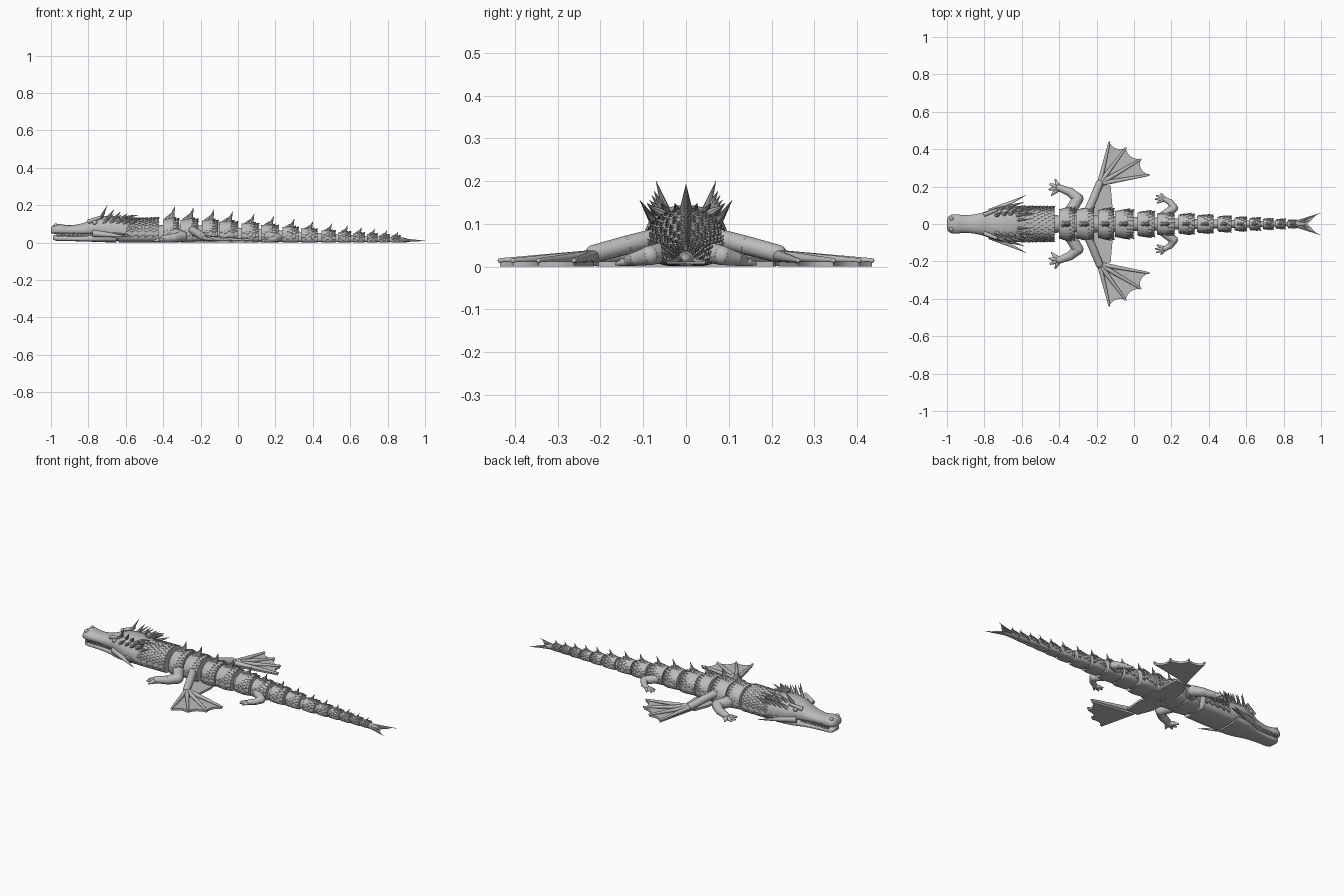
import bpy, bmesh, math
from mathutils import Vector

if "Cube" in bpy.data.objects:
    bpy.data.objects.remove(bpy.data.objects["Cube"], do_unlink=True)

grey = bpy.data.materials.new("stone_grey")
grey.use_nodes = True
grey.diffuse_color = (0.5, 0.5, 0.5, 1)
grey.node_tree.nodes["Principled BSDF"].inputs["Base Color"].default_value = (0.5, 0.5, 0.5, 1)


def finish(name, bm, angle=40):
    bmesh.ops.recalc_face_normals(bm, faces=bm.faces)
    me = bpy.data.meshes.new(name)
    bm.to_mesh(me)
    bm.free()
    ob = bpy.data.objects.new(name, me)
    bpy.context.collection.objects.link(ob)
    me.materials.append(grey)
    if angle:
        bpy.ops.object.select_all(action='DESELECT')
        ob.select_set(True)
        bpy.context.view_layer.objects.active = ob
        bpy.ops.object.shade_smooth_by_angle(angle=math.radians(angle))
    return ob


def section(w, z0, z1, t):
    """Rounded top with a squarer, flat-footed underside."""
    c, s = math.cos(t), math.sin(t)
    mid, e = z0 + (z1 - z0) * 0.42, 1.0 if s > 0 else 0.5
    y = w * math.copysign(abs(c) ** (0.9 if s > 0 else 0.6), c)
    z = mid + (z1 - mid) * s if s > 0 else mid - (mid - z0) * abs(s) ** e
    return y, z


def loft(bm, rings, n=28):
    loops = []
    for x, w, z0, z1 in rings:
        loops.append([bm.verts.new((x, *section(w, z0, z1, math.tau * i / n))) for i in range(n)])
    for a, b in zip(loops, loops[1:]):
        for i in range(n):
            j = (i + 1) % n
            bm.faces.new((a[i], a[j], b[j], b[i]))
    bm.faces.new(loops[0])
    bm.faces.new(loops[-1][::-1])


def smooth_rings(keys, steps=5):
    """Catmull-Rom interpolation of loft keys."""
    ks = [Vector(k) for k in keys]
    out = []
    for i in range(len(ks) - 1):
        p0, p1, p2, p3 = ks[max(i - 1, 0)], ks[i], ks[i + 1], ks[min(i + 2, len(ks) - 1)]
        for s in range(steps):
            t = s / steps
            out.append(p1 + (p2 - p0) * (t / 2) + (p0 * 2 - p1 * 5 + p2 * 4 - p3) * (t * t / 2)
                       + (p1 * 3 - p0 - p2 * 3 + p3) * (t ** 3 / 2))
    return out + [ks[-1]]


def spike(bm, p, q, r, n=8, tip=0.0005):
    p, q = Vector(p), Vector(q)
    d = q - p
    m = d.to_track_quat('Z', 'Y').to_matrix().to_4x4()
    m.translation = (p + q) / 2
    bmesh.ops.create_cone(bm, cap_ends=True, segments=n, radius1=r, radius2=tip, depth=d.length, matrix=m)


def ball(bm, p, r):
    g = bmesh.ops.create_uvsphere(bm, u_segments=14, v_segments=8, radius=r)
    bmesh.ops.translate(bm, verts=g["verts"], vec=p)


def limb(bm, pts):
    """Chain of tapered tubes with ball joints; points are (x, y, z, radius)."""
    for a, b in zip(pts, pts[1:]):
        spike(bm, a[:3], b[:3], a[3], 14, b[3])
        ball(bm, a[:3], a[3])
    ball(bm, pts[-1][:3], pts[-1][3])


def plate(bm, outline, z0, z1):
    lo = [bm.verts.new((x, y, z0)) for x, y in outline]
    hi = [bm.verts.new((x, y, z1)) for x, y in outline]
    bm.faces.new(lo[::-1])
    bm.faces.new(hi)
    for i in range(len(lo)):
        j = (i + 1) % len(lo)
        bm.faces.new((lo[i], lo[j], hi[j], hi[i]))


# Body taper: (x, half width, top height)
TAPER = [(-0.62, 0.095, 0.13), (-0.4, 0.094, 0.135), (-0.2, 0.09, 0.13), (0, 0.077, 0.114),
         (0.2, 0.062, 0.096), (0.5, 0.043, 0.066), (0.75, 0.028, 0.046), (0.9, 0.018, 0.034)]


def taper(x):
    for a, b in zip(TAPER, TAPER[1:]):
        if x <= b[0]:
            t = (x - a[0]) / (b[0] - a[0])
            return a[1] + (b[1] - a[1]) * t, a[2] + (b[2] - a[2]) * t
    return TAPER[-1][1:]


def scale_rows(bm, x0, x1, rows, flare):
    """Overlapping pointed scales, tips raised towards the tail."""
    step = (x1 - x0) / rows
    for r in range(rows):
        x = x0 + step * r
        f = flare((x - x0) / (x1 - x0))
        w, top = taper(x)
        count = max(9, int(w * 190))
        for k in range(count):
            t = math.pi * (-0.06 + 1.12 * (k + 0.5 * (r % 2)) / (count - 0.5))
            dt = math.pi * 0.55 / count

            def at(dx, ang, lift):
                y, z = section(w * f + lift, 0, top * f + lift, ang)
                return bm.verts.new((x + dx, y, max(z, 0.004)))
            a, b = at(0, t - dt, -0.001), at(0, t + dt, -0.001)
            m, q = at(step * 0.5, t, 0.004), at(step * 1.25, t, 0.005)
            c = at(step * 0.7, t, -0.004)
            for face in ((a, b, m), (a, m, q), (m, b, q), (a, q, c), (b, c, q), (a, c, b)):
                bm.faces.new(face)


# Head: cranium with upper jaw, lower jaw and neck
bm = bmesh.new()
loft(bm, smooth_rings([(-1, 0.022, 0.052, 0.078), (-0.99, 0.042, 0.048, 0.092), (-0.96, 0.052, 0.046, 0.1),
                       (-0.9, 0.047, 0.046, 0.093), (-0.83, 0.056, 0.044, 0.104), (-0.77, 0.074, 0.04, 0.13),
                       (-0.71, 0.094, 0.025, 0.143), (-0.65, 0.097, 0.01, 0.141), (-0.58, 0.092, 0.002, 0.131)]))
finish("head", bm, 60)
bm = bmesh.new()
loft(bm, smooth_rings([(-0.99, 0.02, 0.018, 0.035), (-0.97, 0.042, 0.01, 0.041), (-0.9, 0.044, 0.008, 0.041),
                       (-0.82, 0.053, 0.006, 0.042), (-0.74, 0.078, 0.003, 0.06), (-0.65, 0.088, 0, 0.08)]))
loft(bm, [(-0.96, 0.034, 0.03, 0.06), (-0.75, 0.05, 0.03, 0.06)])
finish("lower_jaw", bm, 50)
bm = bmesh.new()
loft(bm, [(-0.64, 0.09, 0, 0.13), (-0.55, 0.092, 0, 0.13), (-0.425, 0.09, 0, 0.134)])
finish("neck", bm)

# Face details
bm = bmesh.new()
for s in (-1, 1):
    ball(bm, (-0.765, s * 0.064, 0.108), 0.014)
    ball(bm, (-0.975, s * 0.028, 0.092), 0.011)
    spike(bm, (-0.8, s * 0.05, 0.112), (-0.73, s * 0.077, 0.137), 0.012, 10, 0.008)
finish("eyes_brows_and_nostrils", bm)
bm = bmesh.new()
for s in (-1, 1):
    for i in range(9):
        x = -0.968 + i * 0.021
        y = s * (0.043 + 0.006 * max(0, i - 5) / 3)
        spike(bm, (x, y, 0.055), (x + 0.002, y, 0.034), 0.006, 6)
        spike(bm, (x + 0.01, y - s * 0.002, 0.034), (x + 0.01, y, 0.053), 0.005, 6)
finish("teeth", bm)

# Crown horns, swept side horns and cheek frills
bm = bmesh.new()
for s in (-1, 1):
    for i in range(5):
        x = -0.735 + i * 0.036
        spike(bm, (x, s * (0.045 + 0.003 * i), 0.125), (x + 0.036, s * (0.07 + 0.005 * i), 0.2 - 0.011 * i - (0.012 if i else 0)), 0.012)
        spike(bm, (x + 0.015, s * 0.075, 0.105), (x + 0.075, s * (0.108 - 0.003 * i), 0.155 - 0.006 * i), 0.011)
    for y, tx in ((0.02, -0.555), (0.045, -0.53), (0.07, -0.55)):
        spike(bm, (-0.63, s * y, 0.128), (tx, s * y * 1.3, 0.148), 0.01)
    spike(bm, (-0.77, s * 0.062, 0.05), (-0.575, s * 0.155, 0.03), 0.021, 10)
    spike(bm, (-0.71, s * 0.08, 0.045), (-0.585, s * 0.118, 0.045), 0.016)
finish("horns", bm)

# Jointed body segments, hidden link core, back spikes and scales
SPINES = [-0.34, -0.24, -0.13, -0.03, 0.085, 0.19, 0.3, 0.4, 0.5, 0.585, 0.66, 0.73, 0.795, 0.855]


def flare(u):
    return 0.82 + 0.18 * min(u / 0.65, 1) - 0.12 * max(0, u - 0.65) / 0.35


segs, spines, scales, core = (bmesh.new() for _ in range(4))
loft(core, [(x, taper(x)[0] * 0.5, 0.004, taper(x)[1] * 0.7) for x in (-0.45, -0.2, 0, 0.2, 0.5, 0.75, 0.87)])
scale_rows(scales, -0.6, -0.425, 9, lambda u: 0.985)
for i, x in enumerate(SPINES):
    pitch = SPINES[i + 1] - x if i < len(SPINES) - 1 else 0.055
    x0, x1 = x - pitch * 0.62, x + pitch * 0.24
    rings = []
    for u in (0, 0.3, 0.65, 1):
        xx = x0 + (x1 - x0) * u
        w, top = taper(xx)
        rings.append((xx, w * flare(u), 0, top * (0.5 + flare(u) * 0.5)))
    loft(segs, rings)
    scale_rows(scales, x0, x1, 5 if i < 8 else 4, flare)
    w, top = taper(x)
    size = 0.062 * (1 - 0.62 * i / 13)
    for j in range(2):
        bx = x - pitch * (0.18 + 0.2 * j)
        h = size * (1 - 0.6 * j)
        spike(spines, (bx, 0, top * 0.9), (bx + pitch * 0.2, 0, top + h * 0.95), 0.3 * size)
finish("body_segments", segs)
finish("link_core", core)
finish("back_spikes", spines)
finish("scales", scales, 0)

# Forked tail tip
bm = bmesh.new()
loft(bm, [(0.85, 0.018, 0, 0.034), (0.89, 0.014, 0, 0.026), (0.92, 0.005, 0.004, 0.016)], 14)
for s in (-1, 1):
    spike(bm, (0.86, s * 0.005, 0.014), (1, s * 0.06, 0.01), 0.011)
    spike(bm, (0.87, s * 0.005, 0.014), (0.95, s * 0.02, 0.012), 0.009)
    plate(bm, [(0.87, 0), (0.925, 0), (0.97, s * 0.045), (0.96, s * 0.045)], 0.006, 0.012)
finish("tail_tip", bm)

# Mirrored legs and wings
for s, side in ((1, "left"), (-1, "right")):
    bm = bmesh.new()
    limb(bm, [(-0.34, s * 0.07, 0.045, 0.032), (-0.3, s * 0.135, 0.034, 0.03), (-0.34, s * 0.17, 0.026, 0.024),
              (-0.4, s * 0.193, 0.02, 0.019)])
    for x, y in ((-0.44, 0.155), (-0.452, 0.185), (-0.448, 0.213), (-0.42, 0.235)):
        limb(bm, [(-0.4, s * 0.193, 0.015, 0.014), ((x - 0.4) / 2, s * (y + 0.193) / 2, 0.013, 0.012), (x, s * y, 0.009, 0.005)])
    finish(side + "_front_leg", bm, 60)

    bm = bmesh.new()
    limb(bm, [(0.16, s * 0.045, 0.035, 0.025), (0.212, s * 0.085, 0.026, 0.023), (0.195, s * 0.115, 0.019, 0.017),
              (0.165, s * 0.132, 0.015, 0.014)])
    for x, y in ((0.125, 0.113), (0.115, 0.133), (0.122, 0.152), (0.145, 0.162)):
        limb(bm, [(0.165, s * 0.132, 0.012, 0.011), ((x + 0.165) / 2, s * (y + 0.132) / 2, 0.01, 0.009), (x, s * y, 0.006, 0.004)])
    finish(side + "_hind_leg", bm, 60)

    # Wing: arm, finger bones and scalloped membrane
    wrist = Vector((-0.185, 0.215))
    tips = [Vector(t) for t in ((-0.132, 0.435), (-0.045, 0.405), (0.035, 0.345), (0.078, 0.262))]
    bm = bmesh.new()
    limb(bm, [(-0.25, s * 0.06, 0.07, 0.022), (-0.215, s * 0.14, 0.05, 0.022), (wrist.x, s * wrist.y, 0.03, 0.021)])
    for t in tips:
        limb(bm, [(wrist.x, s * wrist.y, 0.025, 0.014), (t.x, s * t.y, 0.014, 0.0055)])
    finish(side + "_wing_bones", bm, 60)
    edge = [wrist]
    for a, b in zip(tips, tips[1:]):
        for k in range(6):
            u = k / 6
            edge.append(a.lerp(b, u).lerp(wrist, 0.32 * u * (1 - u)))
    edge.append(tips[-1])
    bm = bmesh.new()
    plate(bm, [(p.x, s * p.y) for p in edge], 0, 0.012)
    plate(bm, [(-0.2, s * 0.21), (-0.125, s * 0.205), (-0.115, s * 0.09), (-0.13, s * 0.02), (-0.24, s * 0.02), (-0.235, s * 0.12)],
          0, 0.012)
    finish(side + "_wing_membrane", bm)
